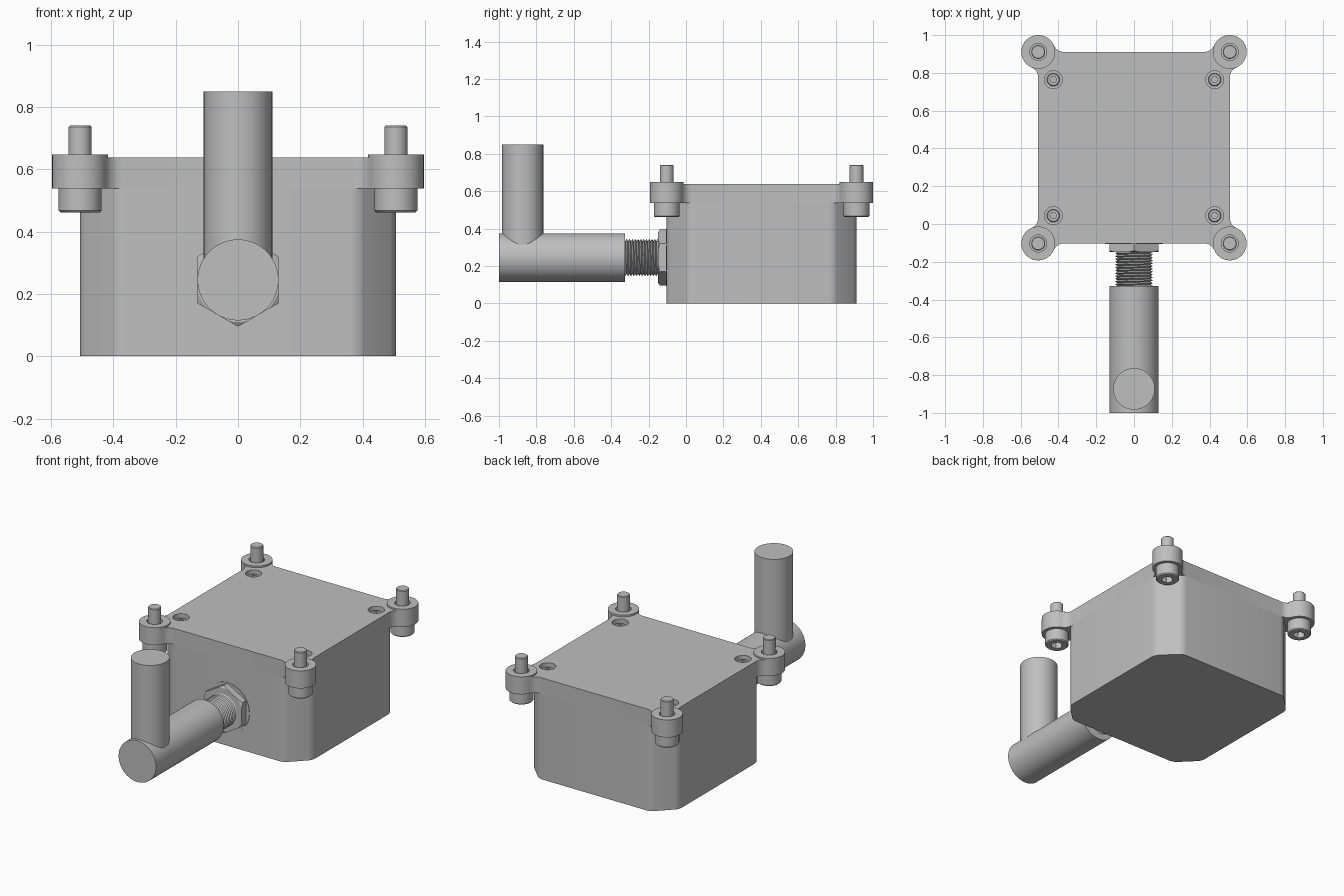
import bpy, bmesh
from math import pi, cos, sin, atan2, sqrt

if "Cube" in bpy.data.objects:
    bpy.data.objects.remove(bpy.data.objects["Cube"])

metal = bpy.data.materials.new("plain_grey")
metal.use_nodes = True
GREY = (0.52, 0.52, 0.52, 1)
metal.diffuse_color = GREY
metal.node_tree.nodes["Principled BSDF"].inputs["Base Color"].default_value = GREY

HALF, MID = 0.507, 0.404         # enclosure half width and centre in y
SEAM, TOP = 0.538, 0.638         # underside and top of the lid
LUG, REACH = 0.0895, 0.135       # lug radius, fillet start from the lug centre
PIPE_Z = 0.245
ALONG_Y = (pi / 2, 0, 0)


def finish(name, bm):
    bmesh.ops.remove_doubles(bm, verts=bm.verts, dist=1e-5)
    bmesh.ops.recalc_face_normals(bm, faces=bm.faces)
    mesh = bpy.data.meshes.new(name)
    bm.to_mesh(mesh)
    bm.free()
    mesh.materials.append(metal)
    obj = bpy.data.objects.new(name, mesh)
    bpy.context.collection.objects.link(obj)
    return obj


def lathe(name, profile, steps=40, start=0.0):
    """Revolve (radius, height) points about z."""
    bm = bmesh.new()
    verts = [bm.verts.new((r * cos(start), r * sin(start), z)) for r, z in profile]
    edges = [bm.edges.new(pair) for pair in zip(verts, verts[1:])]
    bmesh.ops.spin(bm, geom=verts + edges, cent=(0, 0, 0), axis=(0, 0, 1),
                   angle=2 * pi, steps=steps)
    return finish(name, bm)


def rod(name, radius, low, high, steps=48, start=0.0):
    return lathe(name, [(0, low), (radius, low), (radius, high), (0, high)], steps, start)


def prism(name, outline, low, high, bevel=0):
    bm = bmesh.new()
    face = bm.faces.new([bm.verts.new((x, y, low)) for x, y in outline])
    moved = bmesh.ops.extrude_face_region(bm, geom=[face], use_keep_orig=True)["geom"]
    bmesh.ops.translate(bm, vec=(0, 0, high - low),
                        verts=[v for v in moved if isinstance(v, bmesh.types.BMVert)])
    if bevel:
        upright = [e for e in bm.edges if abs(e.verts[0].co.z - e.verts[1].co.z) > 0.01]
        bmesh.ops.bevel(bm, geom=upright, offset=bevel, segments=4, profile=0.5,
                        affect='EDGES')
    return finish(name, bm)


def combine(obj, tools, operation='DIFFERENCE'):
    """Apply booleans and remove the tool objects."""
    for tool in tools:
        tool.hide_render = True
        mod = obj.modifiers.new("cut", 'BOOLEAN')
        mod.operation, mod.solver, mod.object = operation, 'EXACT', tool
    bake(obj)
    for tool in tools:
        bpy.data.objects.remove(tool)


def bake(obj):
    bpy.context.view_layer.update()
    graph = bpy.context.evaluated_depsgraph_get()
    mesh = bpy.data.meshes.new_from_object(obj.evaluated_get(graph))
    obj.modifiers.clear()
    obj.data = mesh


def smooth(obj):
    bpy.ops.object.select_all(action='DESELECT')
    obj.select_set(True)
    bpy.context.view_layer.objects.active = obj
    bpy.ops.object.shade_smooth_by_angle(angle=pi / 6)


def place_four(obj, dx, dy):
    """Put linked copies at the four corners around the enclosure centre."""
    smooth(obj)
    base = obj.name
    spots = [(sx, sy) for sy in (-1, 1) for sx in (-1, 1)]
    for i, (sx, sy) in enumerate(spots):
        part = obj if i == 0 else obj.copy()
        if i:
            bpy.context.collection.objects.link(part)
        part.name = (f"{base}_{'front' if sy < 0 else 'back'}_"
                     f"{'right' if sx < 0 else 'left'}")
        part.location = (sx * dx, MID + sy * dy, 0)


def arc(cx, cy, r, a, b, n):
    return [(cx + r * cos(a + (b - a) * i / n), cy + r * sin(a + (b - a) * i / n))
            for i in range(n + 1)]


def four_turns(points):
    """Repeat one corner's points around a square."""
    out = []
    for _ in range(4):
        out += points
        points = [(y, -x) for x, y in points]
    return out


# Box body with chamfered corners
cut = HALF - 0.12
body = prism("enclosure_body", four_turns([(cut, HALF), (HALF, cut)]), 0, SEAM, 0.025)

# Lid with four filleted lugs
fillet = (REACH ** 2 - LUG ** 2) / (2 * LUG)
lean = atan2(fillet, REACH)
side = arc(-REACH, fillet, fillet, -pi / 2, -lean, 6)
around = arc(0, 0, LUG, pi - lean, lean - pi / 2, 28)[1:-1]
corner = side + around + [(y, x) for x, y in reversed(side)]
lid = prism("enclosure_lid", four_turns([(x + HALF, y + HALF) for x, y in corner]), SEAM, TOP)

# Holes through the lugs and counterbores for the lid screws
SCREW_X, SCREW_Y = 0.427, 0.36
cutters = []
for sx in (-1, 1):
    for sy in (-1, 1):
        hole = rod("lug_hole_cutter", 0.045, 0.5, 0.7)
        hole.location = (sx * HALF, sy * HALF, 0)
        bore = rod("counterbore_cutter", 0.047, 0.59, 0.7)
        bore.location = (sx * SCREW_X, sy * SCREW_Y, 0)
        cutters += [hole, bore]
combine(lid, cutters)
for obj in (body, lid):
    obj.location.y = MID
    smooth(obj)

# Raised pads on the lugs
pad = lathe("lug_pad", [(0.045, TOP), (0.045, 0.648), (LUG, 0.648), (LUG, TOP)])
place_four(pad, HALF, HALF)

# Socket head bolts pointing up through the lugs
bolt = lathe("mounting_bolt", [(0, 0.462), (0.063, 0.462), (0.069, 0.468), (0.069, SEAM),
                               (0.037, SEAM), (0.037, 0.736), (0.033, 0.74), (0, 0.74)])
combine(bolt, [rod("socket_cutter", 0.036, 0.4, 0.5, 6)])
place_four(bolt, HALF, HALF)

# Lid screws inside the counterbores
screw = lathe("lid_screw", [(0, 0.59), (0.034, 0.59), (0.034, 0.615), (0.03, 0.62), (0, 0.62)])
combine(screw, [rod("socket_cutter", 0.018, 0.6, 0.7, 6)])
place_four(screw, SCREW_X, SCREW_Y)

# Chamfered hex nut and thin washer against the front wall
front = MID - HALF
nut = rod("hex_nut", 0.15, 0, 0.046, 6, pi / 6)
combine(nut, [lathe("nut_chamfer_tool", [(0, -0.01), (0.151, -0.01), (0.151, 0.036),
                                         (0.134, 0.047), (0, 0.047)], 48)], 'INTERSECT')
washer = rod("nut_washer", 0.153, 0, 0.003)

# Helical thread between nut and pipe
PITCH = 0.015
bm = bmesh.new()
points = [bm.verts.new(p) for p in ((0.1, 0, 0), (0.087, 0, PITCH / 2), (0.1, 0, PITCH))]
for pair in zip(points, points[1:]):
    bm.edges.new(pair)
thread = finish("threaded_stem", bm)
turn = thread.modifiers.new("thread", 'SCREW')
turn.axis, turn.angle, turn.screw_offset = 'Z', 2 * pi, PITCH
turn.iterations, turn.steps, turn.render_steps = 16, 32, 32
turn.use_normal_calculate = True
bake(thread)

# Horizontal pipe and upright branch
pipe = rod("horizontal_pipe", 0.13, 0.327 + front, 1 + front, 64)
for obj in (nut, washer, thread, pipe):
    obj.rotation_euler = ALONG_Y
    obj.location = (0, front, PIPE_Z)
branch = rod("upright_pipe", 0.11, PIPE_Z, 0.85, 64)
branch.location.y = -0.873
for obj in (nut, washer, thread, pipe, branch):
    smooth(obj)
